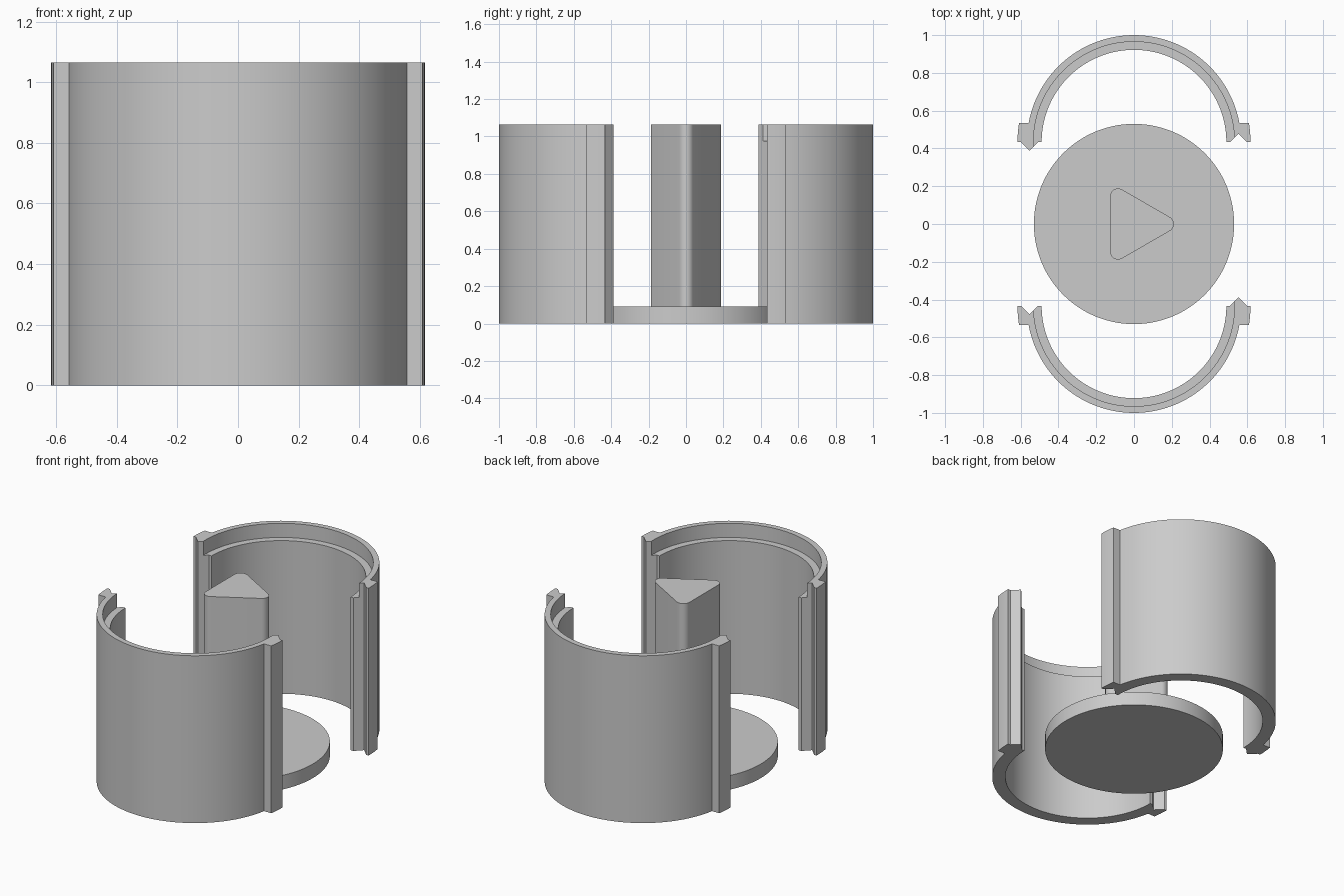
import bpy, bmesh
from math import sin, cos, pi, radians, asin, sqrt

cube = bpy.data.objects.get("Cube")
if cube:
    bpy.data.objects.remove(cube, do_unlink=True)

HEIGHT = 1.065          # overall height
BASE = 0.09             # base thickness, also lid recess depth
CENTER = 0.433          # distance of each shell's axis from the middle
INNER, OUTER, FLANGE = 0.489, 0.567, 0.617
RECESS = 0.532
KEY_X, KEY = 0.554, 0.045   # tongue and groove position and size
FLANGE_Y = 0.102

grey = bpy.data.materials.new("plain grey")
grey.use_nodes = True
colour = (0.6, 0.6, 0.6, 1)
grey.diffuse_color = colour
grey.node_tree.nodes["Principled BSDF"].inputs["Base Color"].default_value = colour


def arc(radius, start, end, steps, cx=0, cy=0):
    """Points along an arc, both ends included."""
    angles = [start + (end - start) * i / steps for i in range(steps + 1)]
    return [(cx + radius * cos(a), cy + radius * sin(a)) for a in angles]


def prism(name, outline, bottom, top):
    """Extrude a closed counter-clockwise outline upward."""
    bm = bmesh.new()
    face = bm.faces.new([bm.verts.new((x, y, bottom)) for x, y in outline])
    side = bmesh.ops.extrude_face_region(bm, geom=[face])["geom"]
    moved = [v for v in side if isinstance(v, bmesh.types.BMVert)]
    bmesh.ops.translate(bm, vec=(0, 0, top - bottom), verts=moved)
    bmesh.ops.recalc_face_normals(bm, faces=bm.faces)
    mesh = bpy.data.meshes.new(name)
    bm.to_mesh(mesh)
    bm.free()
    mesh.materials.append(grey)
    obj = bpy.data.objects.new(name, mesh)
    bpy.context.collection.objects.link(obj)
    return obj


def activate(obj):
    bpy.ops.object.select_all(action="DESELECT")
    obj.select_set(True)
    bpy.context.view_layer.objects.active = obj


def smooth(obj):
    activate(obj)
    bpy.ops.object.shade_smooth_by_angle(angle=radians(25))


def shell(name, turn):
    """Half tube with side flanges, a groove on one end and a tongue on the other."""
    flange_a = asin(FLANGE_Y / FLANGE)
    outer_a = asin(FLANGE_Y / OUTER)
    outline = [(INNER, 0), (KEY_X - KEY, 0), (KEY_X, KEY), (KEY_X + KEY, 0)]
    outline += arc(FLANGE, 0, flange_a, 4)
    outline += arc(OUTER, outer_a, pi - outer_a, 72)
    outline += arc(FLANGE, pi - flange_a, pi, 4)
    outline += [(-KEY_X - KEY, 0), (-KEY_X, -KEY), (-KEY_X + KEY, 0)]
    outline += arc(INNER, pi, 0, 80)[:-1]
    body = prism(name, outline, 0, HEIGHT)

    # Lid recess around the top
    cutter = prism("recess_cutter", arc(RECESS, 0, 2 * pi, 160)[:-1],
                   HEIGHT - BASE, HEIGHT + BASE)
    cutter.hide_render = True
    cut = body.modifiers.new("recess", "BOOLEAN")
    cut.operation, cut.solver, cut.object = "DIFFERENCE", "EXACT", cutter
    activate(body)
    bpy.ops.object.modifier_apply(modifier=cut.name)
    bpy.data.objects.remove(cutter, do_unlink=True)

    body.rotation_euler.z = turn
    body.location.y = CENTER * cos(turn)
    smooth(body)


shell("back_shell", 0)
shell("front_shell", pi)

# Round base
smooth(prism("base_disc", arc(0.53, 0, 2 * pi, 128)[:-1], 0, BASE))

# Triangular post with rounded corners
corner, reach = 0.042, 0.169
post = []
for i in range(3):
    a = i * 2 * pi / 3
    post += arc(corner, a - pi / 3, a + pi / 3, 12, reach * cos(a), reach * sin(a))
smooth(prism("triangular_post", post, BASE, HEIGHT))
